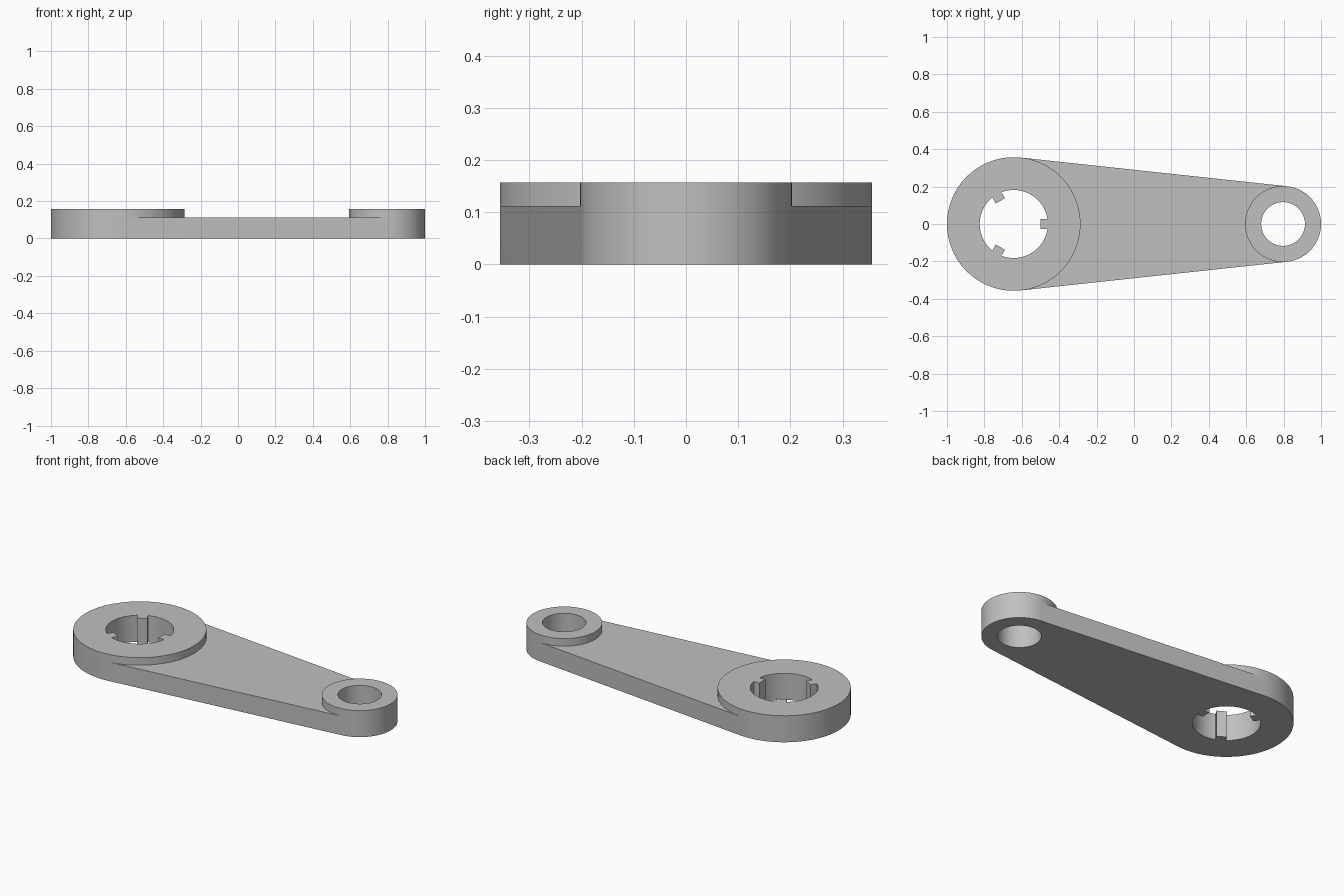
import bpy, bmesh, math

if "Cube" in bpy.data.objects:
    bpy.data.objects.remove(bpy.data.objects["Cube"], do_unlink=True)

# Main dimensions
BIG_X, BIG_R, BORE_R = -0.643, 0.357, 0.182
SMALL_X, SMALL_R, PIN_R = 0.797, 0.203, 0.117
BOSS_H, WEB_H = 0.157, 0.112
KEY_R, KEY_HALF = 0.143, 0.028

grey = bpy.data.materials.new("plain grey")
grey.use_nodes = True
colour = (0.527, 0.527, 0.527, 1.0)
grey.diffuse_color = colour
grey.node_tree.nodes["Principled BSDF"].inputs["Base Color"].default_value = colour


def arc(cx, r, a0, a1, n):
    """Points along an arc, both ends included."""
    return [(cx + r * math.cos(a0 + (a1 - a0) * i / n),
             r * math.sin(a0 + (a1 - a0) * i / n)) for i in range(n + 1)]


def prism(name, outline, z0, z1):
    """Closed solid extruded from a flat outline."""
    bm = bmesh.new()
    face = bm.faces.new([bm.verts.new((x, y, z0)) for x, y in outline])
    ext = bmesh.ops.extrude_face_region(bm, geom=[face])
    top = [v for v in ext["geom"] if isinstance(v, bmesh.types.BMVert)]
    bmesh.ops.translate(bm, verts=top, vec=(0, 0, z1 - z0))
    bmesh.ops.recalc_face_normals(bm, faces=bm.faces[:])
    mesh = bpy.data.meshes.new(name)
    bm.to_mesh(mesh)
    bm.free()
    mesh.materials.append(grey)
    obj = bpy.data.objects.new(name, mesh)
    bpy.context.collection.objects.link(obj)
    return obj


def combine(target, other, operation):
    """Apply a boolean and discard the second solid."""
    mod = target.modifiers.new(operation.lower(), "BOOLEAN")
    mod.operation = operation
    mod.solver = "EXACT"
    mod.object = other
    bpy.context.view_layer.objects.active = target
    bpy.ops.object.modifier_apply(modifier=mod.name)
    bpy.data.objects.remove(other, do_unlink=True)


# Angle at which the straight sides touch both round ends
tangent = math.acos((BIG_R - SMALL_R) / (SMALL_X - BIG_X))


def boss_outline(cx, r):
    front = arc(cx, r, -tangent, tangent, 46)
    back = arc(cx, r, tangent, 2 * math.pi - tangent, 50)
    return front + back[1:-1], front[0], front[-1]


# Raised round ends joined by the thinner tapered web
big, big_low, big_high = boss_outline(BIG_X, BIG_R)
small, small_low, small_high = boss_outline(SMALL_X, SMALL_R)
lever = prism("lever_arm", [big_low, small_low, small_high, big_high], 0, WEB_H)
combine(lever, prism("big_boss", big, 0, BOSS_H), "UNION")
combine(lever, prism("small_boss", small, 0, BOSS_H), "UNION")

# Large bore with three square keys left standing
bore = []
key_angle = math.asin(KEY_HALF / BORE_R)
for k in range(3):
    turn = k * 2 * math.pi / 3
    c, s = math.cos(turn), math.sin(turn)
    for y in (-KEY_HALF, KEY_HALF):
        bore.append((BIG_X + KEY_R * c - y * s, KEY_R * s + y * c))
    bore += arc(BIG_X, BORE_R, turn + key_angle,
                turn + 2 * math.pi / 3 - key_angle, 26)
combine(lever, prism("bore_cutter", bore, -0.1, 0.3), "DIFFERENCE")

# Plain pin hole in the small end
pin = arc(SMALL_X, PIN_R, 0, 2 * math.pi, 72)[:-1]
combine(lever, prism("pin_cutter", pin, -0.1, 0.3), "DIFFERENCE")

# Smooth round walls, crisp rims
bpy.ops.object.select_all(action="DESELECT")
lever.select_set(True)
bpy.context.view_layer.objects.active = lever
bpy.ops.object.shade_smooth_by_angle(angle=math.radians(30))
